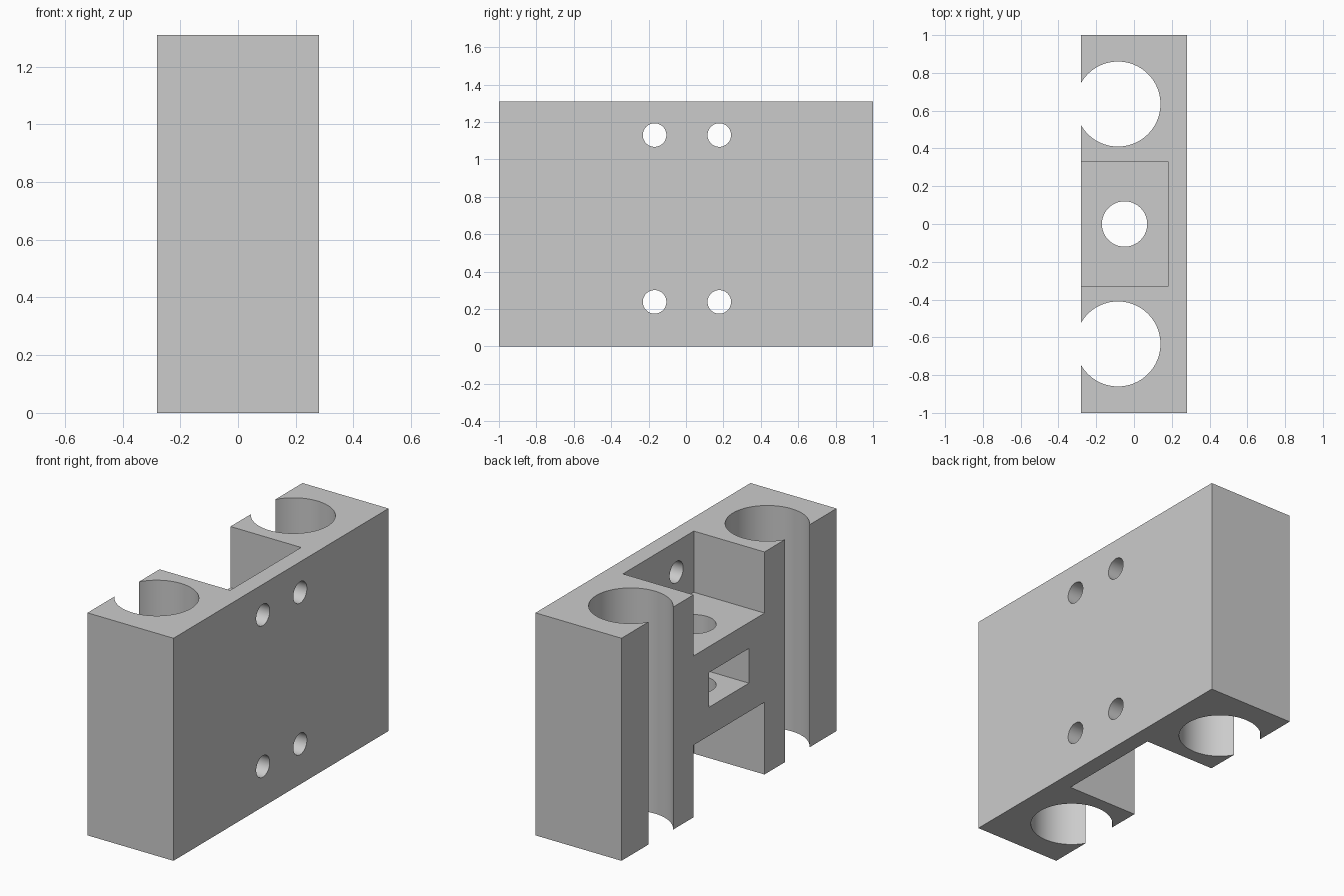
import bpy
import math

cube = bpy.data.objects.get("Cube")
if cube:
    bpy.data.objects.remove(cube, do_unlink=True)

HALF_X, HEIGHT = 0.28, 1.31
OUT = 0.1  # overshoot so cutters pass cleanly through the surfaces

grey = bpy.data.materials.new("plain grey")
grey.use_nodes = True
colour = (0.6, 0.6, 0.6, 1)
grey.diffuse_color = colour
grey.node_tree.nodes["Principled BSDF"].inputs["Base Color"].default_value = colour


def box(name, low, high):
    bpy.ops.mesh.primitive_cube_add(size=1, location=[(a + b) / 2 for a, b in zip(low, high)])
    obj = bpy.context.object
    obj.name = name
    obj.scale = [b - a for a, b in zip(low, high)]
    bpy.ops.object.transform_apply(location=True, rotation=False, scale=True)
    obj.data.materials.append(grey)
    return obj


def rod(name, radius, length, centre, rotation=(0, 0, 0), sides=64):
    bpy.ops.mesh.primitive_cylinder_add(vertices=sides, radius=radius, depth=length,
                                        location=centre, rotation=rotation)
    obj = bpy.context.object
    obj.name = name
    obj.data.materials.append(grey)
    return obj


def cut(target, cutter):
    cutter.hide_render = True
    mod = target.modifiers.new(cutter.name, 'BOOLEAN')
    mod.operation = 'DIFFERENCE'
    mod.solver = 'EXACT'
    mod.object = cutter
    bpy.context.view_layer.objects.active = target
    bpy.ops.object.modifier_apply(modifier=mod.name)
    bpy.data.objects.remove(cutter, do_unlink=True)


# Main block
carriage = box("carriage_block", (-HALF_X, -1, 0), (HALF_X, 1, HEIGHT))

# Upper and lower pockets, leaving the crossbar between them
for name, low, high in (("lower_pocket", -OUT, 0.425), ("upper_pocket", 0.95, HEIGHT + OUT)):
    cut(carriage, box(name, (-HALF_X - OUT, -0.33, low), (0.18, 0.33, high)))

# Nut slot in the crossbar
cut(carriage, box("nut_slot", (-HALF_X - OUT, -0.185, 0.593), (0.135, 0.185, 0.797)))

# Vertical screw hole through the crossbar
cut(carriage, rod("screw_hole", 0.12, 0.7, (-0.05, 0, 0.69)))

# Bearing bores, open along one side
for side in (-1, 1):
    cut(carriage, rod("bearing_bore", 0.225, HEIGHT + 2 * OUT,
                      (-0.085, side * 0.635, HEIGHT / 2), sides=96))

# Mounting holes through the back plate
for y in (-0.168, 0.178):
    for z in (0.238, 1.13):
        cut(carriage, rod("mounting_hole", 0.063, 0.3, (0.23, y, z),
                          (0, math.pi / 2, 0), sides=48))

bpy.ops.object.select_all(action='DESELECT')
carriage.select_set(True)
bpy.context.view_layer.objects.active = carriage
bpy.ops.object.shade_smooth_by_angle(angle=math.radians(30))
